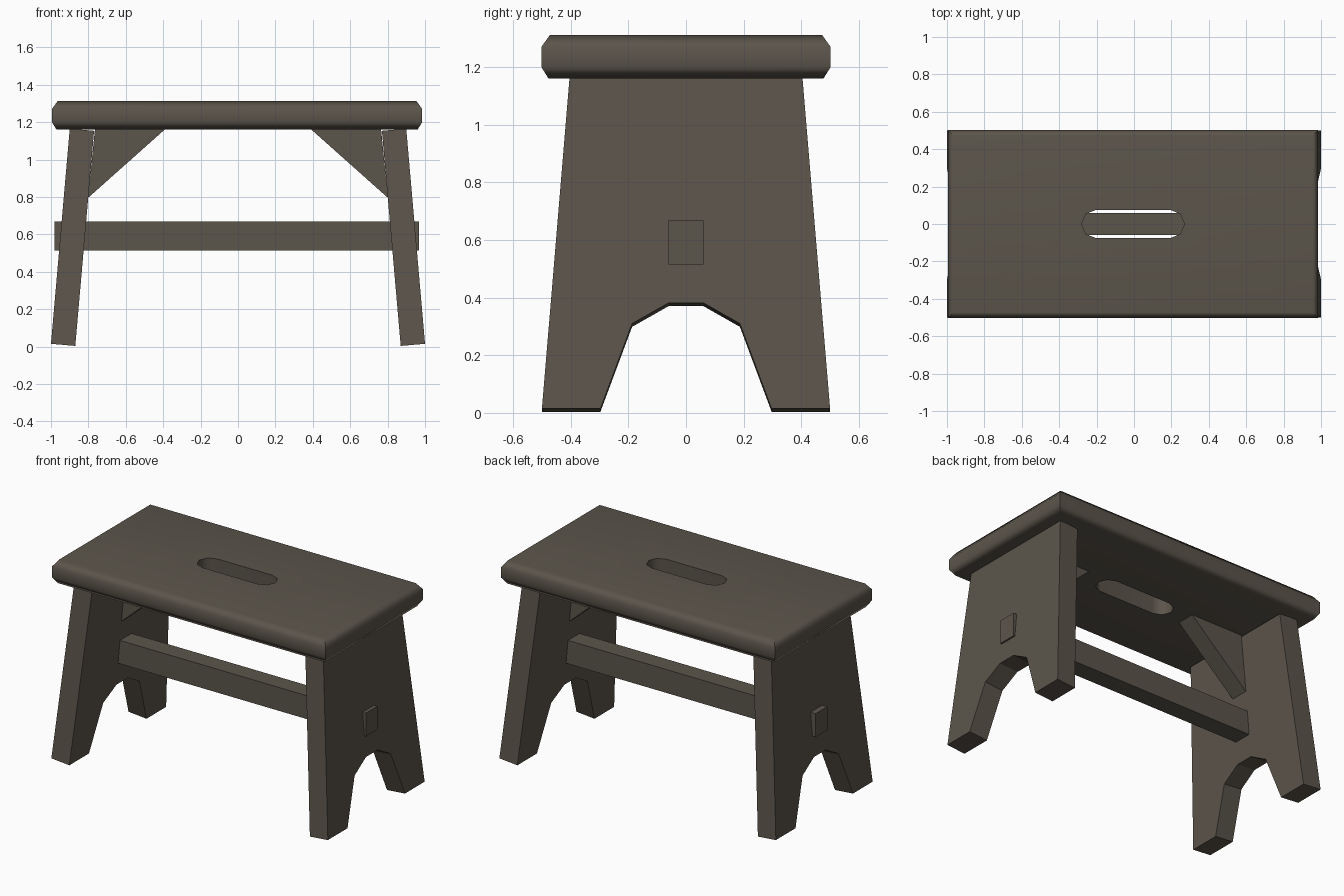
import bpy, bmesh, math
from mathutils import Vector

if "Cube" in bpy.data.objects:
    bpy.data.objects.remove(bpy.data.objects["Cube"])

wood = bpy.data.materials.new("dark brown wood")
wood.diffuse_color = (0.105, 0.09, 0.07, 1)
wood.use_nodes = True
wood.node_tree.nodes["Principled BSDF"].inputs["Base Color"].default_value = wood.diffuse_color


def finish(bm, name):
    bmesh.ops.recalc_face_normals(bm, faces=bm.faces[:])
    me = bpy.data.meshes.new(name)
    bm.to_mesh(me)
    bm.free()
    me.materials.append(wood)
    ob = bpy.data.objects.new(name, me)
    bpy.context.collection.objects.link(ob)
    return ob


def prism(name, points, offset):
    """Extrude a closed outline along an offset vector."""
    bm = bmesh.new()
    face = bm.faces.new([bm.verts.new(p) for p in points])
    res = bmesh.ops.extrude_face_region(bm, geom=[face], use_keep_orig=True)
    verts = [g for g in res["geom"] if isinstance(g, bmesh.types.BMVert)]
    bmesh.ops.translate(bm, verts=verts, vec=Vector(offset))
    return finish(bm, name)


def ring(bm, pts, z):
    vs = [bm.verts.new((x, y, z)) for x, y in pts]
    return vs


def skin(bm, a, b):
    n = len(a)
    for i in range(n):
        bm.faces.new((a[i], a[(i + 1) % n], b[(i + 1) % n], b[i]))


def loop_edges(bm, vs):
    return [bm.edges.get((vs[i], vs[(i + 1) % len(vs)])) for i in range(len(vs))]


# Seat: rounded-over board with a hand slot
bm = bmesh.new()
rings = []
for inset, z in ((0.025, 1.16), (0, 1.2), (0, 1.27), (0.03, 1.312)):
    x, y = 0.99 - inset, 0.502 - inset
    rings.append(ring(bm, [(sx * x - 0.005, sy * y) for sx, sy in ((-1, -1), (1, -1), (1, 1), (-1, 1))], z))
for a, b in zip(rings, rings[1:]):
    skin(bm, a, b)
slot = []
for side in (1, -1):
    for i in range(5):
        t = math.radians(-90 + 45 * i)
        slot.append((side * (0.2 + 0.075 * math.cos(t)) - 0.005, side * 0.075 * math.sin(t)))
low, high = ring(bm, slot, 1.16), ring(bm, slot, 1.312)
skin(bm, low, high)
for outer, inner in ((rings[0], low), (rings[-1], high)):
    bmesh.ops.triangle_fill(bm, use_beauty=True, edges=loop_edges(bm, outer) + loop_edges(bm, inner))
seat = finish(bm, "seat")
bpy.context.view_layer.objects.active = seat
seat.select_set(True)
bpy.ops.object.shade_smooth_by_angle(angle=math.radians(62))
mod = seat.modifiers.new("even shading", 'WEIGHTED_NORMAL')
mod.keep_sharp = True

# Splayed leg boards with arched cutout, and corner braces
half = [(0.404, 1.165), (0.5, 0.015), (0.297, 0.015), (0.187, 0.31), (0.06, 0.382)]
outline = half + [(-y, z) for y, z in reversed(half)]
for s, side in ((-1, "left"), (1, "right")):
    pts = [(s * (1 - 0.1 * (z - 0.015) / 1.145), y, z) for y, z in outline]
    prism(side + "_leg_board", pts, (-s * 0.13, 0, -0.0113))
    tri = [(s * 0.765, -0.06, 1.162), (s * 0.39, -0.06, 1.162), (s * 0.802, -0.06, 0.795)]
    prism(side + "_brace", tri, (0, 0.12, 0))

# Stretcher bar passing through both legs
bar = [(-0.98, y, z) for y, z in ((-0.06, 0.515), (0.06, 0.515), (0.06, 0.668), (-0.06, 0.668))]
prism("stretcher", bar, (1.947, 0, 0))
